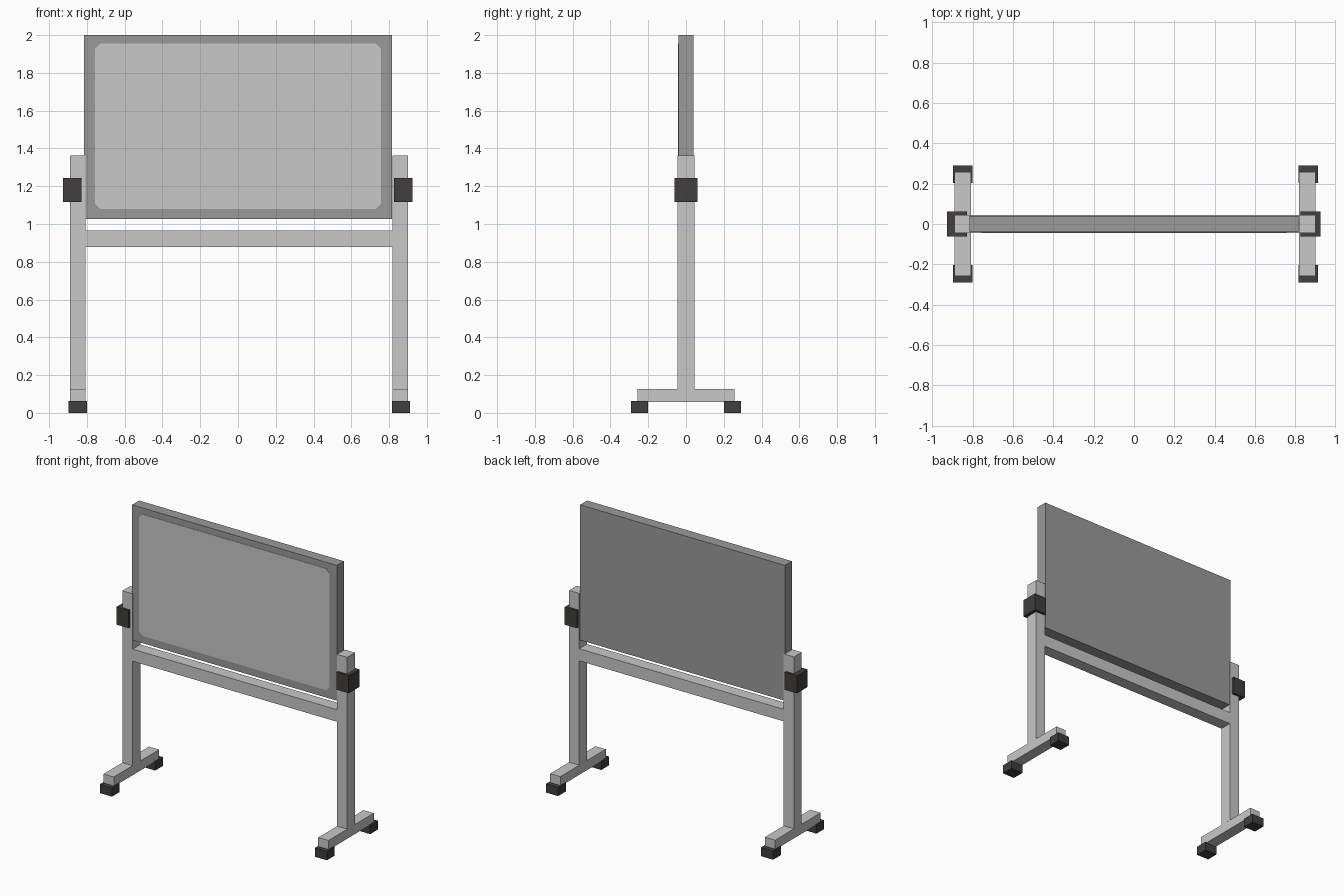
import bpy, bmesh

if "Cube" in bpy.data.objects:
    bpy.data.objects.remove(bpy.data.objects["Cube"])


def material(name, rgb):
    m = bpy.data.materials.new(name)
    m.diffuse_color = (*rgb, 1)
    m.use_nodes = True
    m.node_tree.nodes["Principled BSDF"].inputs["Base Color"].default_value = m.diffuse_color
    return m


LIGHT = material("light grey", (0.578, 0.578, 0.578))
MID = material("mid grey", (0.323, 0.323, 0.323))
DARK = material("dark grey", (0.055, 0.049, 0.047))


def box(name, x, y, z, mat, chamfer=0):
    """Box from (min, max) ranges; chamfer cuts the edges running along y."""
    bm = bmesh.new()
    bmesh.ops.create_cube(bm, size=1)
    for v in bm.verts:
        v.co = [r[0] if c < 0 else r[1] for c, r in zip(v.co, (x, y, z))]
    if chamfer:
        edges = [e for e in bm.edges
                 if abs(e.verts[0].co.y - e.verts[1].co.y) > 1e-5]
        bmesh.ops.bevel(bm, geom=edges, offset=chamfer, segments=1,
                        affect='EDGES', profile=0.5)
    mesh = bpy.data.meshes.new(name)
    bm.to_mesh(mesh)
    bm.free()
    mesh.materials.append(mat)
    ob = bpy.data.objects.new(name, mesh)
    bpy.context.collection.objects.link(ob)
    return ob


# Board with a thin writing surface on the front
box("board_frame", (-0.815, 0.815), (-0.04, 0.04), (1.027, 2.0), MID)
box("writing_surface", (-0.757, 0.757), (-0.042, -0.038), (1.08, 1.955),
    LIGHT, chamfer=0.027)

# Crossbar between the posts
box("crossbar", (-0.81, 0.82), (-0.044, 0.044), (0.878, 0.965), LIGHT)

# Two stands: post, foot, clamp and casters
for side, px, kx, cx in (
        ("left", (-0.89, -0.808), (-0.926, -0.828), (-0.897, -0.80)),
        ("right", (0.819, 0.90), (0.826, 0.924), (0.815, 0.911))):
    box(side + "_post", px, (-0.044, 0.044), (0.127, 1.363), LIGHT)
    box(side + "_foot", px, (-0.258, 0.258), (0.058, 0.127), LIGHT)
    box(side + "_clamp", kx, (-0.061, 0.061), (1.117, 1.243), DARK)
    for end, y in (("front", (-0.29, -0.202)), ("back", (0.202, 0.29))):
        box(f"{side}_{end}_caster", cx, y, (0.0, 0.063), DARK)
